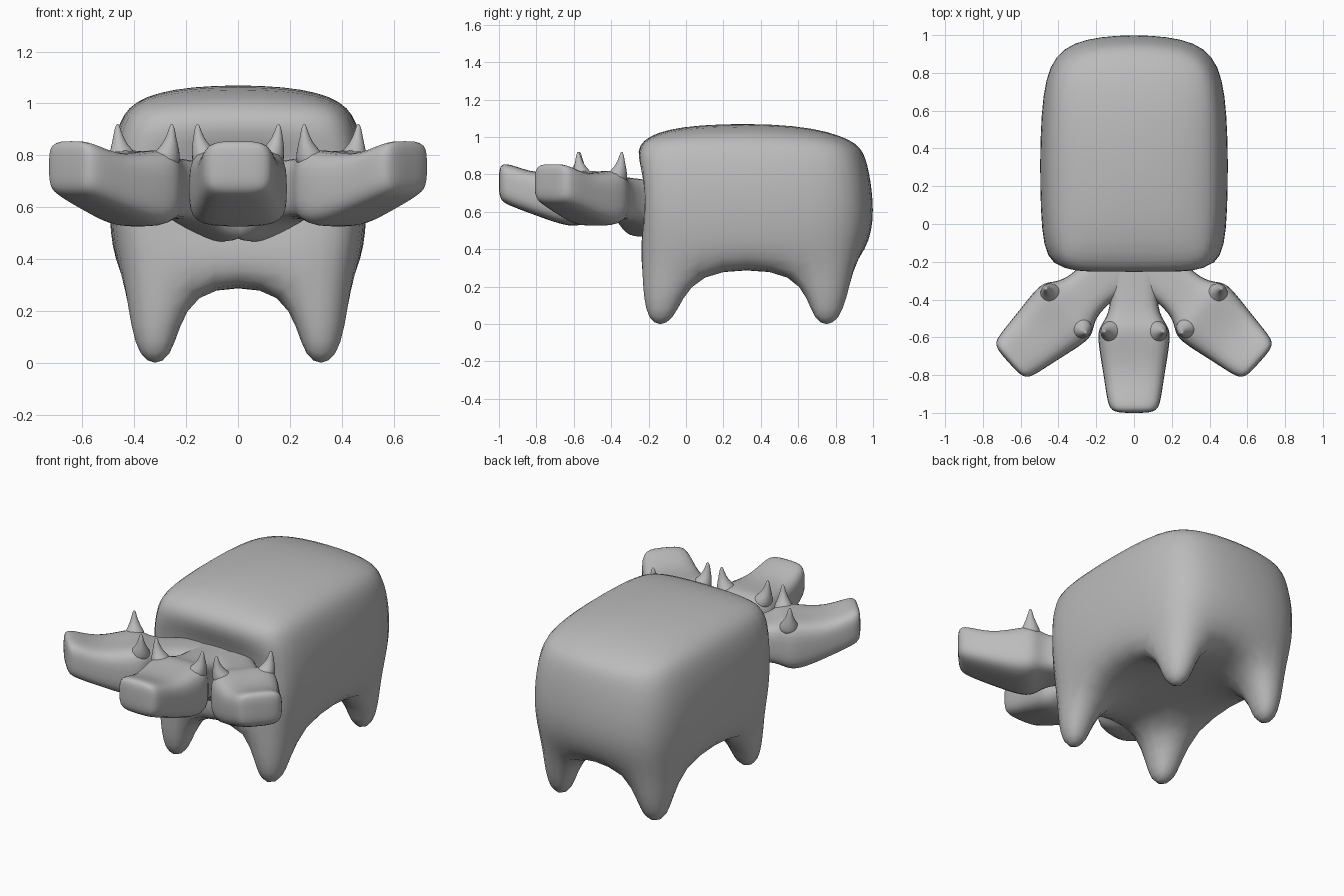
import bpy, bmesh, math
from mathutils import Matrix, Vector

cube = bpy.data.objects.get("Cube")
if cube:
    bpy.data.objects.remove(cube, do_unlink=True)

grey = bpy.data.materials.new("plain grey")
grey.use_nodes = True
COLOUR = (0.5, 0.5, 0.5, 1)
grey.diffuse_color = COLOUR
grey.node_tree.nodes["Principled BSDF"].inputs["Base Color"].default_value = COLOUR


def finish(bm, name, matrix=Matrix(), levels=2):
    """Turn a bmesh cage into a smooth subdivided object."""
    bmesh.ops.recalc_face_normals(bm, faces=bm.faces)
    for f in bm.faces:
        f.smooth = True
    mesh = bpy.data.meshes.new(name)
    bm.to_mesh(mesh)
    bm.free()
    mesh.materials.append(grey)
    ob = bpy.data.objects.new(name, mesh)
    bpy.context.collection.objects.link(ob)
    ob.matrix_world = matrix
    sub = ob.modifiers.new("smooth", 'SUBSURF')
    sub.levels = sub.render_levels = levels


def bridge(bm, r, s):
    """Join two rings of vertices with quads."""
    for n in range(len(r)):
        m = (n + 1) % len(r)
        bm.faces.new([r[n], r[m], s[m], s[n]])


# Body cage: 3 x 3 x 4 cells, with the corner cells drawn down into legs
HALF_X = [0.46, 0.50, 0.505, 0.475, 0.42]
FRONT_Y = [-0.255, -0.27, -0.29, -0.28, -0.225]
BACK_Y = [0.915, 1.01, 1.00, 0.965, 0.91]
LEVEL_Z = [0.297, 0.50, 0.72, 0.90, 1.075]
HOLLOW = [0, 0.04, 0.13, 0, 0]       # under the brow, behind the necks


def body_point(i, j, k):
    outer = i in (0, 3)
    x = HALF_X[k] * (0.92, 0.995, 0.995, 0.875)[j] if outer else 0.2
    x *= -1 if i < 2 else 1
    if j == 0:
        y = FRONT_Y[k] + (0.02 if outer else HOLLOW[k])
    elif j == 3:
        y = BACK_Y[k] - (0.085 if outer and k else 0.03 if outer else 0)
    else:
        y = (0.03, 0.62)[j - 1]
    z = LEVEL_Z[k]
    if k == 4:                       # round off the back
        drops = (0.06 if outer else 0, (0.065, 0, 0, 0.09)[j])
        z -= max(drops) + 0.3 * min(drops)
    return Vector((x, y, z))


bm = bmesh.new()
verts = {}


def v(i, j, k):
    if (i, j, k) not in verts:
        verts[i, j, k] = bm.verts.new(body_point(i, j, k))
    return verts[i, j, k]


for i in range(3):
    for j in range(3):
        bm.faces.new([v(i, j, 4), v(i + 1, j, 4), v(i + 1, j + 1, 4), v(i, j + 1, 4)])
        ring = [v(i, j, 0), v(i, j + 1, 0), v(i + 1, j + 1, 0), v(i + 1, j, 0)]
        if i != 1 and j != 1:        # leg
            cx = -0.32 if i == 0 else 0.32
            cy = -0.14 if j == 0 else 0.75
            tip = [bm.verts.new((cx + a * 0.08, cy + b * 0.085, -0.026))
                   for a, b in ((-1, -1), (-1, 1), (1, 1), (1, -1))]
            bridge(bm, ring, tip)
            bm.faces.new(tip)
        else:                        # belly
            bm.faces.new(ring)
    for k in range(4):
        for e in (0, 3):
            bm.faces.new([v(i, e, k), v(i + 1, e, k), v(i + 1, e, k + 1), v(i, e, k + 1)])
            bm.faces.new([v(e, i, k), v(e, i + 1, k), v(e, i + 1, k + 1), v(e, i, k + 1)])
finish(bm, "body_with_legs")


# Neck and head sections: distance from the body, half width, bottom, top, corner lift
SECTIONS = [
    (-0.10, 0.19, 0.45, 0.77, 0), (-0.02, 0.16, 0.475, 0.77, 0), (0.08, 0.12, 0.55, 0.78, 0),
    (0.24, 0.128, 0.56, 0.79, 0), (0.305, 0.188, 0.535, 0.81, 0.03),
    (0.38, 0.192, 0.515, 0.805, 0.03), (0.56, 0.16, 0.58, 0.80, 0),
    (0.71, 0.14, 0.635, 0.86, 0), (0.76, 0.115, 0.665, 0.855, 0),
]
RING = [(-1, -1), (0, -1), (1, -1), (1, 0), (1, 1), (0, 1), (-1, 1), (-1, 0)]


def head(name, matrix):
    bm = bmesh.new()
    rings = []
    for d, w, zb, zt, lift in SECTIONS:
        c, h = (zb + zt) / 2, (zt - zb) / 2
        rings.append([bm.verts.new((a * w, -d, c + b * h + (lift if a and b > 0 else 0)))
                      for a, b in RING])
    for r, s in zip(rings, rings[1:]):
        bridge(bm, r, s)
    # each end is closed by four quads round a middle point
    for r in (rings[0], rings[-1]):
        hub = bm.verts.new((r[1].co + r[5].co) / 2)
        for n in (0, 2, 4, 6):
            bm.faces.new([r[n - 1], r[n], r[n + 1], hub])
    finish(bm, name, matrix)


# Ears: flared little spikes, as height, radius, distance from the middle
EAR = [(0.75, 0.062, 0.113), (0.79, 0.062, 0.118), (0.815, 0.050, 0.130),
       (0.84, 0.034, 0.144), (0.87, 0.021, 0.152), (0.90, 0.013, 0.156),
       (0.922, 0.005, 0.156)]


def ear(name, matrix, side):
    bm = bmesh.new()
    rings = [[bm.verts.new((side * cx + r * math.cos(a), -0.33 + r * math.sin(a), z))
              for a in (math.tau * n / 12 for n in range(12))] for z, r, cx in EAR]
    for r, s in zip(rings, rings[1:]):
        bridge(bm, r, s)
    bm.faces.new(rings[0])
    bm.faces.new(rings[-1])
    finish(bm, name, matrix, 1)


# Three heads fan out from the front; the outer two are a little shorter
for label, x, y, turn, length in (("middle", 0, -0.24, 0, 1),
                                  ("left", 0.127, -0.25, 48, 0.95),
                                  ("right", -0.127, -0.25, -48, 0.95)):
    place = (Matrix.Translation((x, y, 0)) @ Matrix.Rotation(math.radians(turn), 4, 'Z')
             @ Matrix.Diagonal((1, length, 1, 1)))
    head(label + "_head", place)
    ear(label + "_head_left_ear", place, 1)
    ear(label + "_head_right_ear", place, -1)
